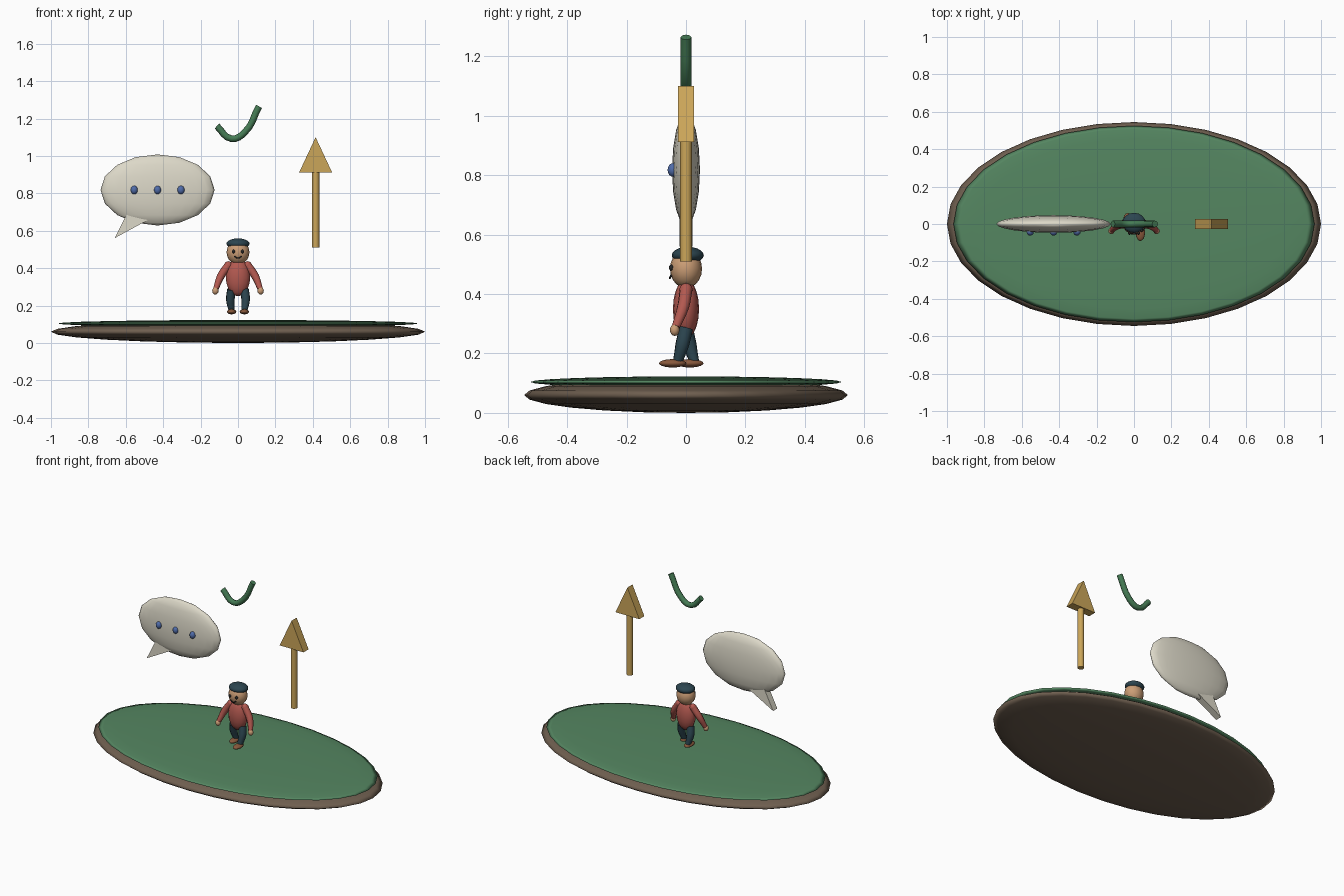
import bpy, bmesh, math

if "Cube" in bpy.data.objects:
    bpy.data.objects.remove(bpy.data.objects["Cube"])


def material(name, rgb):
    m = bpy.data.materials.new(name)
    m.diffuse_color = (*rgb, 1)
    m.use_nodes = True
    m.node_tree.nodes["Principled BSDF"].inputs["Base Color"].default_value = m.diffuse_color
    return m


BROWN = material("earth", (0.16, 0.115, 0.08))
GREEN = material("grass", (0.09, 0.24, 0.12))
TICK = material("tick_green", (0.06, 0.2, 0.09))
CREAM = material("cream", (0.72, 0.69, 0.58))
BLUE = material("blue", (0.08, 0.15, 0.4))
GOLD = material("gold", (0.6, 0.38, 0.1))
RED = material("red", (0.45, 0.1, 0.08))
SKIN = material("skin", (0.6, 0.34, 0.18))
NAVY = material("navy", (0.025, 0.06, 0.08))
SHOE = material("shoe", (0.25, 0.1, 0.045))
BLACK = material("black", (0.02, 0.02, 0.02))


def ellipsoid(name, loc, radii, mat, segs=16, rings=10):
    bpy.ops.mesh.primitive_uv_sphere_add(segments=segs, ring_count=rings, radius=1, location=loc)
    o = bpy.context.object
    o.name = name
    o.scale = radii
    bpy.ops.object.transform_apply(location=False, rotation=False, scale=True)
    bpy.ops.object.shade_smooth()
    o.data.materials.append(mat)
    return o


def tube(name, pts, radii, mat, res=4):
    # round, capped tube through points, with a radius at each point
    c = bpy.data.curves.new(name, 'CURVE')
    c.dimensions = '3D'
    c.bevel_depth = 1
    c.bevel_resolution = 2
    c.resolution_u = res
    c.use_fill_caps = True
    s = c.splines.new('BEZIER')
    s.bezier_points.add(len(pts) - 1)
    for b, p, r in zip(s.bezier_points, pts, radii):
        b.co, b.radius = p, r
        b.handle_left_type = b.handle_right_type = 'AUTO'
    o = bpy.data.objects.new(name, c)
    bpy.context.collection.objects.link(o)
    c.materials.append(mat)
    return o


def prism(name, outline, half, mat):
    # flat outline in x and z, thickened along y
    bm = bmesh.new()
    f = bm.faces.new([bm.verts.new((x, -half, z)) for x, z in outline])
    ext = bmesh.ops.extrude_face_region(bm, geom=[f])["geom"]
    bmesh.ops.translate(bm, vec=(0, 2 * half, 0),
                        verts=[v for v in ext if isinstance(v, bmesh.types.BMVert)])
    bmesh.ops.recalc_face_normals(bm, faces=bm.faces)
    me = bpy.data.meshes.new(name)
    bm.to_mesh(me)
    bm.free()
    o = bpy.data.objects.new(name, me)
    bpy.context.collection.objects.link(o)
    me.materials.append(mat)
    return o


# ground island
ellipsoid("island_base", (0, 0, 0.06), (1.0, 0.545, 0.06), BROWN, 32, 12)
ellipsoid("grass_top", (0, 0, 0.104), (0.965, 0.525, 0.019), GREEN, 32, 12)

# speech bubble
ellipsoid("bubble", (-0.43, 0, 0.818), (0.305, 0.047, 0.19), CREAM, 24, 8)
prism("bubble_tail", [(-0.595, 0.69), (-0.66, 0.56), (-0.48, 0.658)], 0.022, CREAM)
for i in range(3):
    ellipsoid("bubble_dot", (-0.555 + 0.125 * i, -0.044, 0.818), (0.019, 0.018, 0.023), BLUE, 16, 8)

# check mark
tube("check_mark", [(-0.113, 0, 1.16), (-0.035, 0, 1.092), (0.035, 0, 1.125), (0.112, 0, 1.265)],
     [0.018] * 4, TICK)

# up arrow
bpy.ops.mesh.primitive_cylinder_add(vertices=16, radius=0.02, depth=0.41, location=(0.415, 0, 0.715))
shaft = bpy.context.object
shaft.name = "arrow_shaft"
shaft.data.materials.append(GOLD)
bpy.ops.object.shade_smooth_by_angle(angle=math.radians(40))
prism("arrow_head", [(0.327, 0.912), (0.503, 0.912), (0.415, 1.1)], 0.027, GOLD)

# figure body and head
ellipsoid("torso", (0, 0, 0.35), (0.065, 0.044, 0.1), RED)
ellipsoid("head", (0, 0, 0.485), (0.061, 0.054, 0.065), SKIN)
ellipsoid("cap", (0, 0.006, 0.531), (0.062, 0.054, 0.028), NAVY)
tube("mouth", [(-0.02, -0.05, 0.463), (0, -0.054, 0.454), (0.02, -0.05, 0.463)], [0.0035] * 3, BLACK)

# paired limbs, one leg stepping forward
for s, stride in ((-1, 1), (1, -1)):
    ellipsoid("eye", (s * 0.024, -0.049, 0.489), (0.009, 0.009, 0.01), BLACK, 12, 8)
    tube("arm", [(s * 0.052, 0, 0.415), (s * 0.093, -0.01, 0.355), (s * 0.118, -0.034, 0.29)],
         [0.022, 0.021, 0.015], RED)
    ellipsoid("shoulder", (s * 0.052, 0, 0.415), (0.022, 0.022, 0.022), RED, 12, 8)
    ellipsoid("hand", (s * 0.121, -0.038, 0.279), (0.017, 0.016, 0.02), SKIN, 12, 8)
    y = stride * 0.028
    tube("leg", [(s * 0.034, 0, 0.285), (s * 0.041, y * 0.45, 0.23), (s * 0.034, y, 0.172)],
         [0.025, 0.024, 0.017], NAVY)
    foot_y = -0.045 if s > 0 else 0.013
    ellipsoid("foot", (s * 0.034, foot_y, 0.167), (0.025, 0.046, 0.014), SHOE)
